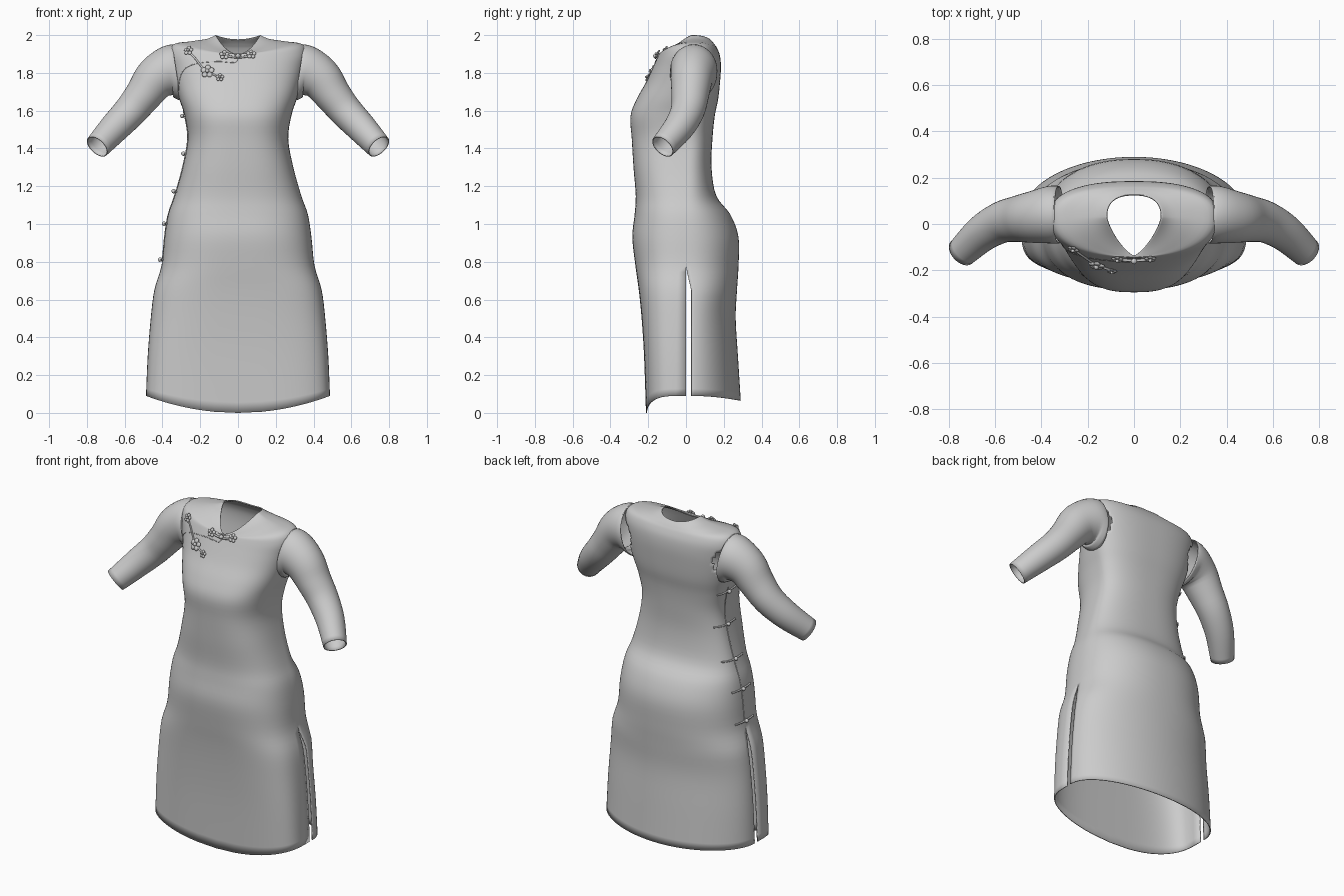
import bpy, bmesh, math
from mathutils import Vector, Matrix
from mathutils.bvhtree import BVHTree

if "Cube" in bpy.data.objects:
    bpy.data.objects.remove(bpy.data.objects["Cube"])


def finish(name, bm, thick=0.0, mirror=False):
    me = bpy.data.meshes.new(name)
    bm.to_mesh(me)
    bm.free()
    ob = bpy.data.objects.new(name, me)
    bpy.context.collection.objects.link(ob)
    for p in me.polygons:
        p.use_smooth = True
    if mirror:
        ob.modifiers.new("mirror", 'MIRROR').use_clip = False
    if thick:
        s = ob.modifiers.new("cloth", 'SOLIDIFY')
        s.thickness, s.offset = thick, -1
    return ob


def smooth_rows(rows, steps):
    """Catmull-Rom interpolation through rows of numbers."""
    out = []
    for i in range(len(rows) - 1):
        a, b, c, d = (rows[max(i - 1, 0)], rows[i], rows[i + 1], rows[min(i + 2, len(rows) - 1)])
        for k in range(steps):
            t = k / steps
            out.append([0.5 * (2 * q + (r - p) * t + (2 * p - 5 * q + 4 * r - s) * t * t
                               + (3 * q - p - 3 * r + s) * t ** 3) for p, q, r, s in zip(a, b, c, d)])
    out.append(list(rows[-1]))
    return out


def skin(bm, rings, closed):
    vs = [[bm.verts.new(p) for p in r] for r in rings]
    n = len(vs[0])
    for r0, r1 in zip(vs, vs[1:]):
        for i in range(n if closed else n - 1):
            j = (i + 1) % n
            bm.faces.new((r0[i], r0[j], r1[j], r1[i]))


# Dress body: z front/side/back, half width, y front/back, roundness front/back
hem = [(0.0, 0.09, 0.065, 0.487, -0.212, 0.29, 4, 2)]
trunk = [(0.3, 0.478, -0.222, 0.275, 3.8, 2), (0.5, 0.462, -0.235, 0.263, 3.5, 2),
         (0.65, 0.443, -0.25, 0.27, 3.2, 2.1), (0.78, 0.405, -0.268, 0.278, 2.8, 2.2),
         (0.93, 0.389, -0.284, 0.278, 2.6, 2.2), (1.05, 0.37, -0.272, 0.235, 2.6, 2.2),
         (1.15, 0.335, -0.266, 0.16, 2.6, 2.3), (1.3, 0.293, -0.278, 0.135, 2.7, 2.4),
         (1.45, 0.266, -0.287, 0.14, 2.7, 2.4), (1.57, 0.282, -0.294, 0.152, 2.7, 2.5),
         (1.66, 0.31, -0.262, 0.17, 2.6, 2.5), (1.75, 0.335, -0.212, 0.18, 2.5, 2.5),
         (1.83, 0.352, -0.175, 0.185, 2.5, 2.5)]
yoke = [(1.88, 1.9, 1.89, 0.365, -0.153, 0.18, 2.4, 2.5),
        (1.9, 1.952, 1.93, 0.34, -0.143, 0.165, 2.3, 2.5),
        (1.9, 1.967, 1.95, 0.25, -0.142, 0.152, 2.0, 2.5),
        (1.9, 1.98, 1.965, 0.165, -0.14, 0.14, 1.6, 2.5),
        (1.9, 2.0, 1.978, 0.118, -0.136, 0.127, 1.35, 2.5)]
rows = smooth_rows(hem + [(r[0],) * 3 + r[1:] for r in trunk] + yoke, 4)


def half_ring(row, start):
    zf, zs, zb, w, yf, yb, nf, nb = row
    front = start > 0
    n, ye, ze = (nf, yf, zf) if front else (nb, yb, zb)
    yc = 0.03 * min(max((zs - 1.3) / 0.4, 0), 1)
    gap = 0.0 if front else 0.028 * min(max((0.77 - zs) / 0.12, 0), 1)
    pts = []
    for i in range(49):
        a = start + math.pi * i / 48
        c, s = math.cos(a), abs(math.sin(a))
        s = 0 if s < 1e-6 else s
        x = math.copysign(w * abs(c) ** (2 / n), c)
        y = yc + (ye - yc) * s ** (2 / n) + gap * (1 - s)
        pts.append((x, y, ze + (zs - ze) * (x / w) ** 2))
    return pts


bm = bmesh.new()
for start in (math.pi, 0.0):          # front and back panels, open side slits below the hip
    skin(bm, [half_ring(r, start) for r in rows], False)
bmesh.ops.remove_doubles(bm, verts=bm.verts, dist=1e-4)
bm.normal_update()
tree = BVHTree.FromBMesh(bm)
# Armholes
holes = []
for f in bm.faces:
    c = f.calc_center_median()
    if abs(c.x) > 0.28 and ((c.y - 0.04) / 0.1) ** 2 + ((c.z - 1.81) / 0.11) ** 2 < 1:
        holes.append(f)
bmesh.ops.delete(bm, geom=holes, context='FACES')
finish("dress_body", bm, 0.006)

# Sleeves: centre, radius up, radius sideways
path = smooth_rows([(0.325, 0.04, 1.80, 0.148, 0.125), (0.365, 0.04, 1.812, 0.133, 0.124),
                    (0.435, 0.03, 1.77, 0.116, 0.112), (0.50, 0.022, 1.685, 0.098, 0.1),
                    (0.57, 0.008, 1.598, 0.088, 0.09), (0.655, -0.04, 1.508, 0.08, 0.08),
                    (0.745, -0.123, 1.41, 0.068, 0.066)], 4)
rings = []
for k, r in enumerate(path):
    d = Vector(path[min(k + 1, len(path) - 1)][:3]) - Vector(path[max(k - 1, 0)][:3])
    d = d.normalized()
    if k < 9:                          # near the armhole the rings stand upright
        d = d.lerp(Vector((1, 0, -0.15)), 1 - k / 9).normalized()
    u = (Vector((0, 0, 1)) - d * d.z).normalized()
    v = d.cross(u)
    rings.append([Vector(r[:3]) + u * math.cos(t) * r[3] + v * math.sin(t) * r[4]
                  for t in (2 * math.pi * i / 40 for i in range(40))])
bm = bmesh.new()
skin(bm, rings, True)
finish("sleeves", bm, 0.006, mirror=True)


# Trims are laid on the cloth by ray casting
def on_front(x, z, lift=0.0):
    p, n, _, _ = tree.ray_cast(Vector((x, -1, z)), Vector((0, 1, 0)))
    return (p + n * lift, n)


def on_side(y, z, lift=0.0):
    p, n, _, _ = tree.ray_cast(Vector((-1, y, z)), Vector((1, 0, 0)))
    return (p + n * lift, n)


def cord(name, pts, r):
    cu = bpy.data.curves.new(name, 'CURVE')
    cu.dimensions, cu.bevel_depth, cu.bevel_resolution, cu.use_fill_caps = '3D', r, 2, True
    sp = cu.splines.new('POLY')
    sp.points.add(len(pts) - 1)
    for q, p in zip(sp.points, pts):
        q.co = (*p, 1)
    ob = bpy.data.objects.new(name, cu)
    bpy.context.collection.objects.link(ob)


def ball(bm, pos, normal, r, flat=1.0):
    m = Matrix.Translation(pos) @ normal.to_track_quat('Z', 'Y').to_matrix().to_4x4()
    bmesh.ops.create_icosphere(bm, subdivisions=2, radius=r, matrix=m @ Matrix.Diagonal((1, 1, flat, 1)))


def flower(name, x, z, r):
    p, n = on_front(x, z, 0.008)
    q = n.to_track_quat('Z', 'Y')
    bm = bmesh.new()
    for i in range(5):
        a = 2 * math.pi * i / 5 + 0.3
        ball(bm, p + q @ Vector((math.cos(a) * r * 0.62, math.sin(a) * r * 0.62, 0)), n, r * 0.42, 0.5)
    ball(bm, p + n * 0.007, n, r * 0.3)
    finish(name, bm)


# Blossom ornaments on the chest and at the collar
for i, (x, z, r) in enumerate([(-0.26, 1.92, 0.026), (-0.16, 1.805, 0.036), (-0.095, 1.773, 0.022),
                               (-0.072, 1.892, 0.026), (0.07, 1.895, 0.026)]):
    flower("blossom_%d" % i, x, min(z, 1.915), r)


def front_cord(name, pts, r, lift):
    cord(name, [on_front(x, z, lift)[0] for x, z in smooth_rows(pts, 8)], r)


front_cord("blossom_stem", [(-0.26, 1.91), (-0.225, 1.875), (-0.19, 1.83), (-0.16, 1.805), (-0.095, 1.773)], 0.005, 0.005)
front_cord("collar_loop", [(-0.07, 1.89), (-0.03, 1.882), (0.0, 1.88), (0.03, 1.882), (0.07, 1.89)], 0.006, 0.006)
front_cord("chest_placket_seam", [(0.0, 1.875), (-0.02, 1.855), (-0.1, 1.86), (-0.2, 1.853), (-0.27, 1.83),
                                  (-0.305, 1.78), (-0.315, 1.70)], 0.002, 0.0)
bm = bmesh.new()
ball(bm, *on_front(0, 1.885, 0.012), 0.013)
finish("collar_knot", bm)

# Frog fastenings down the wearer's right side
for i, z in enumerate((1.575, 1.37, 1.17, 1.0, 0.81)):
    cord("side_frog_%d" % i, [on_side(-0.08 + 0.02 * k, z, 0.004)[0] for k in range(9)], 0.005)
    bm = bmesh.new()
    ball(bm, *on_side(0.0, z, 0.012), 0.012)
    finish("side_knot_%d" % i, bm)
cord("side_placket_seam", [on_side(0.005, 0.8 + 0.04 * k, 0.0)[0] for k in range(21)], 0.003)
